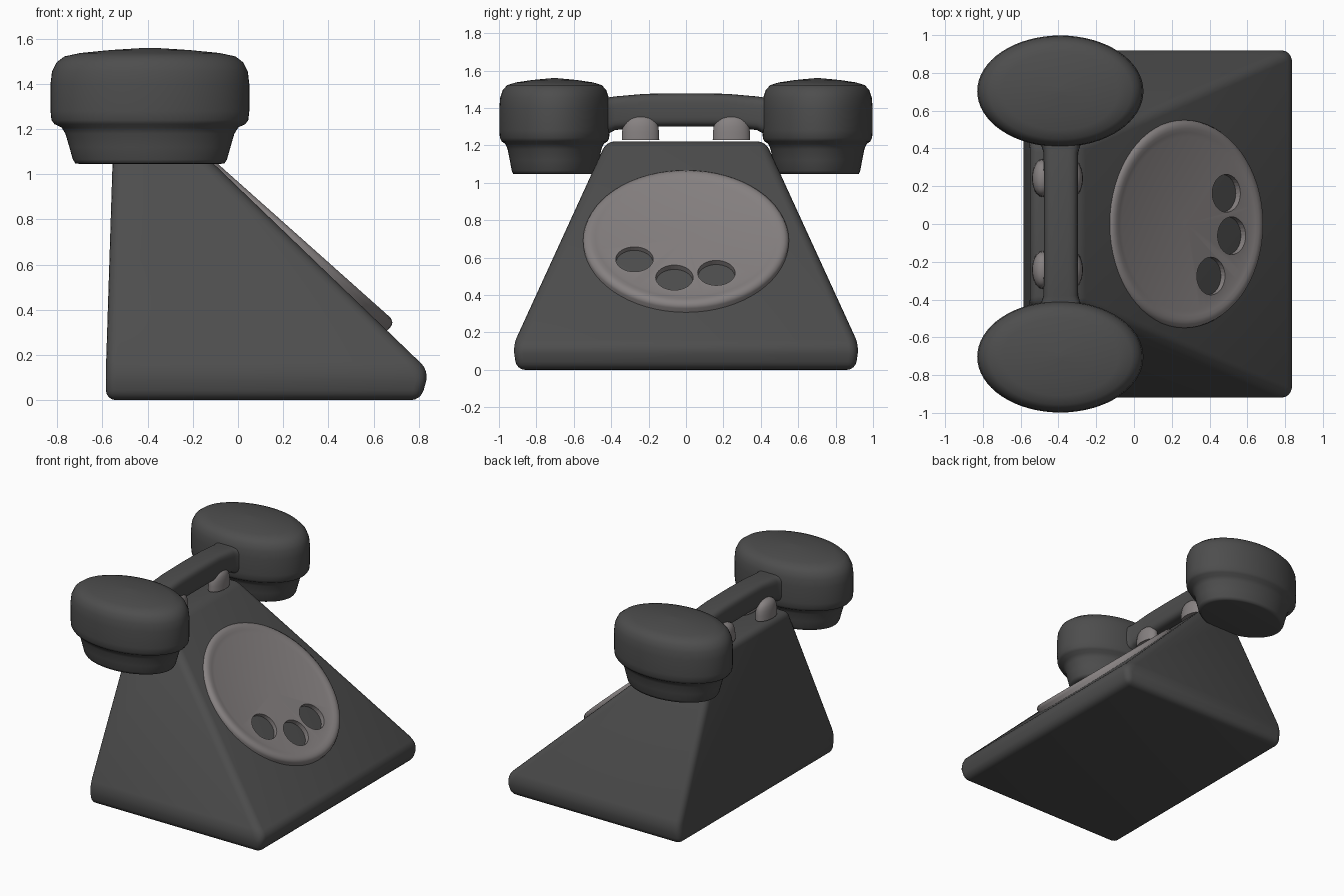
import bpy, bmesh, math
from mathutils import Matrix

if "Cube" in bpy.data.objects:
    bpy.data.objects.remove(bpy.data.objects["Cube"])


def material(name, value):
    m = bpy.data.materials.new(name)
    m.diffuse_color = (*value, 1)
    m.use_nodes = True
    m.node_tree.nodes["Principled BSDF"].inputs["Base Color"].default_value = m.diffuse_color
    return m


DARK = material("dark_plastic", (0.075, 0.075, 0.075))
GREY = material("warm_grey", (0.24, 0.22, 0.22))


def finish(bm, name, mat, angle=40):
    bmesh.ops.recalc_face_normals(bm, faces=bm.faces[:])
    me = bpy.data.meshes.new(name)
    bm.to_mesh(me)
    bm.free()
    ob = bpy.data.objects.new(name, me)
    bpy.context.collection.objects.link(ob)
    me.materials.append(mat)
    bpy.ops.object.select_all(action='DESELECT')
    ob.select_set(True)
    bpy.context.view_layer.objects.active = ob
    bpy.ops.object.shade_smooth_by_angle(angle=math.radians(angle))
    return ob


def loft(rings):
    """Skin a list of equal-length point rings and cap both ends."""
    bm = bmesh.new()
    loops = [[bm.verts.new(p) for p in ring] for ring in rings]
    n = len(loops[0])
    for a, b in zip(loops, loops[1:]):
        for i in range(n):
            j = (i + 1) % n
            bm.faces.new((a[i], a[j], b[j], b[i]))
    bm.faces.new(loops[0])
    bm.faces.new(loops[-1])
    return bm


def lathe(profile, sx=1.0, sy=1.0, n=64):
    turns = [2 * math.pi * i / n for i in range(n)]
    return loft([[(r * sx * math.cos(t), r * sy * math.sin(t), z) for t in turns]
                 for r, z in profile])


# Wedge body: base, lip and top rings with rounded edges
def rect(x0, x1, y, z):
    return [(x0, -y, z), (x1, -y, z), (x1, y, z), (x0, y, z)]


bm = loft([rect(-0.585, 0.81, 0.905, 0.0),
           rect(-0.585, 0.845, 0.925, 0.13),
           rect(-0.55, -0.29, 0.425, 1.222)])
bmesh.ops.bevel(bm, geom=bm.edges[:], offset=0.045, segments=4,
                profile=0.5, affect='EDGES', clamp_overlap=True)
finish(bm, "body", DARK, 60)

# Dial disc lying on the sloped face
dial_frame = Matrix.Translation((0.285, 0, 0.713)) @ Matrix.Rotation(math.radians(41.7), 4, 'Y')
dial = finish(lathe([(0.55, -0.09), (0.55, -0.025), (0.543, -0.01), (0.525, 0.0),
                     (0.505, 0.0), (0.485, -0.004), (0.46, -0.01), (0.02, -0.008)]), "dial", GREY)

# Finger holes cut through the disc
for deg in (-58, -11, 30):
    a = math.radians(deg)
    bpy.ops.mesh.primitive_cylinder_add(vertices=32, radius=0.1, depth=0.4,
                                        location=(0.325 * math.cos(a), 0.325 * math.sin(a), 0))
    cutter = bpy.context.object
    cutter.name = "hole_cutter"
    cutter.hide_render = True
    mod = dial.modifiers.new("hole", 'BOOLEAN')
    mod.operation = 'DIFFERENCE'
    mod.solver = 'EXACT'
    mod.object = cutter
    bpy.context.view_layer.objects.active = dial
    bpy.ops.object.modifier_apply(modifier=mod.name)
    bpy.data.objects.remove(cutter)
dial.matrix_world = dial_frame

# Ear and mouth cups, oval lathed shapes
cup = [(0.70, 1.046), (0.75, 1.048), (0.775, 1.065), (0.81, 1.12), (0.85, 1.18), (0.89, 1.208),
       (0.96, 1.222), (0.99, 1.24), (1.0, 1.28), (1.0, 1.40), (0.985, 1.455), (0.94, 1.495),
       (0.86, 1.522), (0.70, 1.537), (0.40, 1.55), (0.04, 1.56)]
for side, name in ((-1, "left_cup"), (1, "right_cup")):
    ob = finish(lathe(cup, 0.44, 0.295), name, DARK, 60)
    ob.location = (-0.39, 0.703 * side, 0)


# Handle joining the cups, flared at both ends
def section(y, zc, w, h, n=40):
    def p(v):
        return math.copysign(abs(v) ** 0.5, v)
    return [(-0.387 + w * p(math.cos(2 * math.pi * i / n)), y,
             zc + h * p(math.sin(2 * math.pi * i / n))) for i in range(n)]


half = [(0.52, 1.335, 0.19, 0.13), (0.46, 1.345, 0.135, 0.115), (0.42, 1.358, 0.105, 0.098),
        (0.38, 1.372, 0.092, 0.09), (0.22, 1.388, 0.09, 0.088)]
spine = [(-y, *r) for y, *r in half] + [(0, 1.39, 0.09, 0.089)] + half[::-1]
finish(loft([section(*s) for s in spine]), "handle", DARK, 60)

# Four domed cradle ears flanking the handle
ear = [(1.0, 0.0), (0.99, 0.04), (0.95, 0.07), (0.86, 0.095), (0.7, 0.113),
       (0.45, 0.126), (0.2, 0.131), (0.03, 0.132)]
for x in (-0.485, -0.325):
    for y in (-0.243, 0.243):
        ob = finish(lathe(ear, 0.055, 0.1, 32), "cradle_ear", GREY, 60)
        ob.location = (x, y, 1.23)
